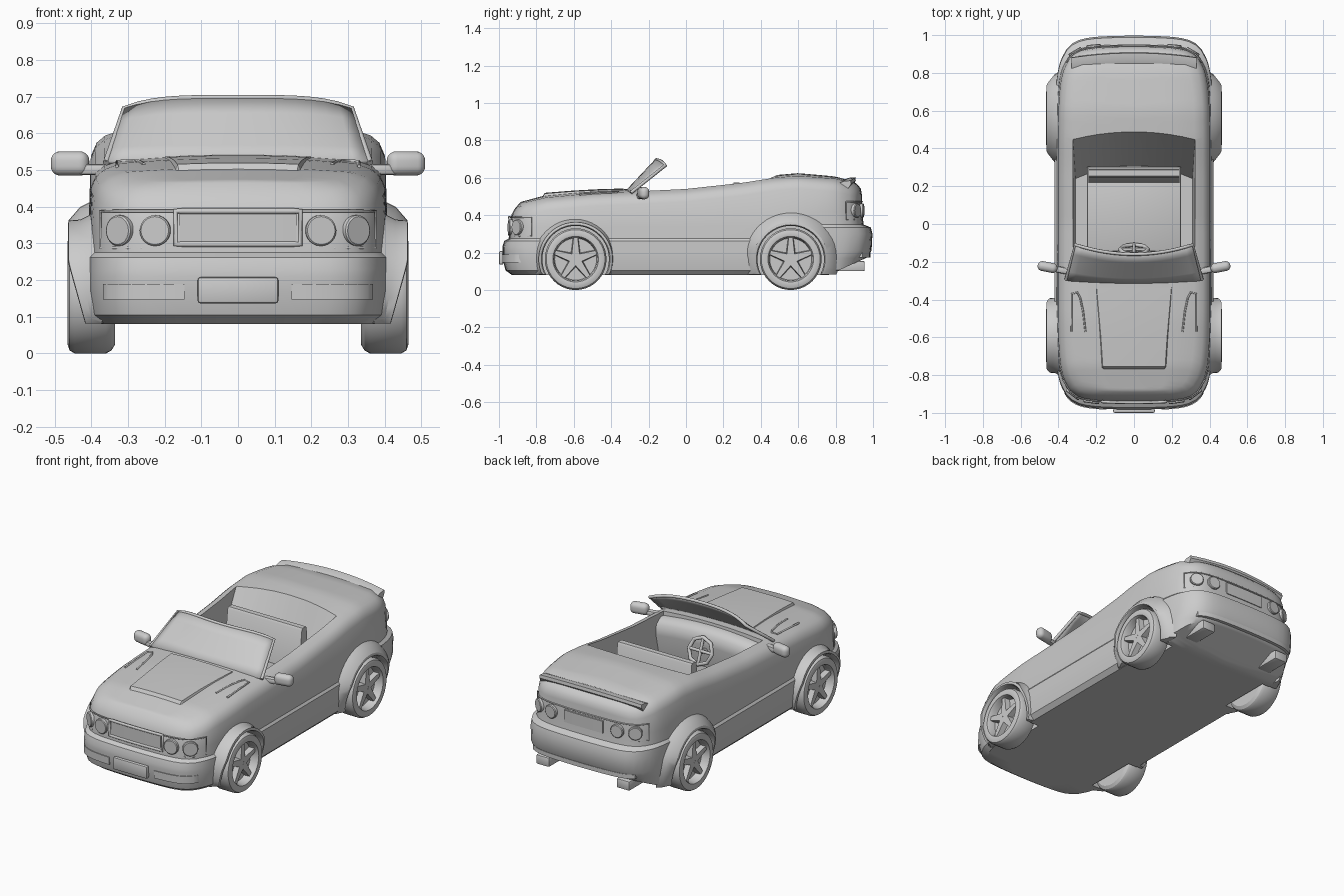
import bpy, bmesh, math
from mathutils import Vector, Matrix

if "Cube" in bpy.data.objects:
    bpy.data.objects.remove(bpy.data.objects["Cube"])

GREY = (0.6, 0.6, 0.6, 1)
mat = bpy.data.materials.new("plain grey")
mat.use_nodes = True
mat.diffuse_color = GREY
mat.node_tree.nodes["Principled BSDF"].inputs["Base Color"].default_value = GREY


def shade(ob, angle):
    bpy.ops.object.select_all(action='DESELECT')
    ob.select_set(True)
    bpy.context.view_layer.objects.active = ob
    bpy.ops.object.shade_smooth_by_angle(angle=math.radians(angle))


def finish(name, bm, angle=35):
    bmesh.ops.remove_doubles(bm, verts=bm.verts, dist=0.0002)
    bmesh.ops.recalc_face_normals(bm, faces=bm.faces)
    me = bpy.data.meshes.new(name)
    bm.to_mesh(me)
    bm.free()
    ob = bpy.data.objects.new(name, me)
    bpy.context.collection.objects.link(ob)
    me.materials.append(mat)
    shade(ob, angle)
    return ob


def loft(name, rings, closed=True, caps=True, angle=35):
    """Skin a list of equally long point rings."""
    bm = bmesh.new()
    rows = [[bm.verts.new(p) for p in r] for r in rings]
    n = len(rows[0])
    for a, b in zip(rows, rows[1:]):
        for i in range(n if closed else n - 1):
            j = (i + 1) % n
            bm.faces.new((a[i], a[j], b[j], b[i]))
    if caps:
        bm.faces.new(rows[0])
        bm.faces.new(rows[-1])
    return finish(name, bm, angle)


def box(name, loc, size, bevel, rot=(0, 0, 0), seg=2):
    bm = bmesh.new()
    bmesh.ops.create_cube(bm, size=1)
    bmesh.ops.scale(bm, vec=size, verts=bm.verts)
    bmesh.ops.bevel(bm, geom=bm.edges[:], offset=bevel, segments=seg, profile=0.5, affect='EDGES')
    ob = finish(name, bm)
    ob.location, ob.rotation_euler = loc, rot


def disc(name, loc, r, depth, axis='Y', n=24, bevel=0.0, turn=0):
    bm = bmesh.new()
    bmesh.ops.create_cone(bm, cap_ends=True, segments=n, radius1=r, radius2=r, depth=depth)
    if bevel:
        rim = [e for e in bm.edges if abs(e.verts[0].co.z - e.verts[1].co.z) < 0.001]
        bmesh.ops.bevel(bm, geom=rim, offset=bevel, segments=1, affect='EDGES')
    bmesh.ops.rotate(bm, verts=bm.verts, matrix=Matrix.Rotation(math.pi / 2, 3, 'Y' if axis == 'X' else 'X'))
    ob = finish(name, bm)
    ob.location, ob.rotation_euler = loc, (0, 0, turn)
    return ob


def tube(name, pts, r, cyclic=False):
    cu = bpy.data.curves.new(name, 'CURVE')
    cu.dimensions, cu.bevel_depth, cu.bevel_resolution = '3D', r, 2
    sp = cu.splines.new('POLY')
    sp.points.add(len(pts) - 1)
    for p, q in zip(sp.points, pts):
        p.co = (*q, 1)
    sp.use_cyclic_u, cu.use_fill_caps = cyclic, True
    cu.materials.append(mat)
    bpy.context.collection.objects.link(bpy.data.objects.new(name, cu))


def cut(ob, cutter):
    mod = ob.modifiers.new("cut", 'BOOLEAN')
    mod.operation, mod.object, mod.solver = 'DIFFERENCE', cutter, 'EXACT'
    bpy.context.view_layer.objects.active = ob
    bpy.ops.object.modifier_apply(modifier=mod.name)
    bpy.data.objects.remove(cutter)


TOP = [(-.95, .40), (-.88, .45), (-.75, .485), (-.5, .51), (-.3, .518), (0, .533),
       (.3, .566), (.45, .59), (.6, .603), (.8, .585), (.92, .55)]


def top(x, y):
    """Height of the upper body surface."""
    y = max(-.95, min(.92, y))
    for (a, p), (b, q) in zip(TOP, TOP[1:]):
        if y <= b:
            return p + (q - p) * (y - a) / (b - a) + 0.022 * (1 - (x / .4) ** 2)


def bow(x):
    return .022 * (x / .4) ** 2


def round_end(x, length, w=.41):
    """Plan position of the curved nose or tail at x."""
    return length * (1 - abs(x / w) ** 7) ** (1 / 7) - math.copysign(bow(x), length)


# Body shell: stacked rounded outlines (half width, front, rear, then front z, rear z or drop below top)
square = [(-1 + i / 10, -1) for i in range(20)] + [(1, -1 + i / 20) for i in range(40)]
square += [(-a, -b) for a, b in square]
layers = [(0, .86, .86, .08, .08), (.2, .9, .88, .08, .08), (.385, .93, .91, .08, .08),
          (.41, .965, .95, .105, .105), (.42, .982, .965, .17, .17), (.42, .982, .992, .21, .21),
          (.42, .982, .997, .23, .30), (.42, .972, .988, .262, .335), (.41, .948, .95, .275, .35),
          (.408, .945, .942, .335, .42), (.402, .94, .94, .06), (.388, .932, .935, .03),
          (.365, .915, .92, .012), (.32, .89, .9, 0), (.2, .88, .885, 0), (.1, .87, .87, 0), (0, .86, .86, 0)]
rings = []
for w, f, r, *zs in layers:
    ring = []
    for a, b in square:
        k = (abs(a) ** 7 + abs(b) ** 7) ** (-1 / 7)
        x, y = w * a * k, b * k * (f if b < 0 else r) - bow(w * a * k) * b * abs(b) ** 3
        t = max(0, min(1, (y - .42) / .3))
        z = zs[0] + (zs[1] - zs[0]) * t if len(zs) == 2 else top(x, y) - zs[0]
        ring.append((x, y, max(z, .08 + .45 * (y - .76))))
    rings.append(ring)
body = loft("body", rings, caps=False)

# Cockpit opening with a sloping, curved rear wall
cockpit = []
for z, w, yf, yr, c in ((.24, .31, -.22, .31, .07), (.62, .325, -.26, .49, .03), (.8, .325, -.26, .575, .01)):
    rear = [(w * (1 - i / 5), yr - c * (1 - i / 5) ** 2, z) for i in range(11)]
    cockpit.append([(-w, yf, z), (w, yf, z)] + rear)
cut(body, loft("cockpit_cutter", cockpit))

# Wheels, wells and flared arches
RW = .165
for label, cy, flare in (("front", -.59, .21), ("rear", .56, .245)):
    for side, s in (("right", -1), ("left", 1)):
        tag = f"{label}_{side}"
        cut(body, disc("well_cutter", (s * .46, cy, RW), .178, .27, 'X', 40))

        def spin(name, profile, a0, a1, steps, arch):
            rs = []
            for i in range(steps + 1):
                t = math.radians(a0 + (a1 - a0) * i / steps)
                ring = []
                for x, r in profile:
                    y, z = cy + r * math.cos(t), RW + r * math.sin(t)
                    if arch:  # tuck the arch ends in towards the sill
                        z = max(z, .082)
                        x -= max(0, .25 - z) * .27 * (x - .36) / .1
                    ring.append((s * x, y, z))
                rs.append(ring)
            loft(name, rs, closed=arch, caps=arch, angle=30)

        spin(tag + "_tyre", [(.335, 0), (.335, .14), (.345, .157), (.36, RW), (.445, RW), (.459, .157),
                             (.465, .14), (.462, .122), (.45, .116), (.415, .112), (.415, 0)], 0, 360, 40, False)
        spin(tag + "_arch", [(.36, .178), (.452, .178), (.464, .184), (.462, .198), (.43, flare - .01),
                             (.38, flare + .015)], -28, 208, 30, True)
        disc(tag + "_hub", (s * .43, cy, RW), .03, .03, 'X', 16, .004)
        for i in range(5):
            a = math.radians(90 + 72 * i)
            d, n = Vector((0, math.cos(a), math.sin(a))), Vector((0, -math.sin(a), math.cos(a)))
            c = Vector((0, cy, RW))
            spoke = [[tuple(c + d * r + n * h * w + Vector((s * x, 0, 0))) for x, h in
                      ((.415, -1), (.446, -.8), (.446, .8), (.415, 1))] for r, w in ((.008, .028), (.116, .014))]
            loft(tag + "_spoke", spoke)
shade(body, 35)


# Windscreen: curved raked sheet with a slim frame
def screen(u, t):
    return (u * (.36 - .05 * t), -.325 + .165 * t + u * u * (.03 + .02 * t), .52 + .176 * t - .03 * t * u ** 4)


us = [-1 + i / 8 for i in range(17)]
glass = loft("windscreen", [[screen(u, t / 4) for u in us] for t in range(5)], closed=False, caps=False)
sol = glass.modifiers.new("thickness", 'SOLIDIFY')
sol.thickness, sol.offset = .012, 0
tube("windscreen_frame", [screen(-1, 0)] + [screen(u, 1) for u in us] + [screen(1, 0)], .009)

# Interior: dashboard, bench, tall backrest and steering wheel
dash = [[(x, y, z - .02 * (x / .3) ** 2) for y, z in
         ((-.27, .3), (-.27, .525), (-.22, .53), (-.18, .5), (-.175, .44), (-.2, .3))]
        for x in (-.318, -.2, -.1, 0, .1, .2, .318)]
loft("dashboard", dash, angle=50)
box("bench", (0, .08, .29), (.5, .45, .1), .01)
loft("backrest", [[(x, .215, .3), (x, .247, .565), (x, .255, .575), (x, .285, .575), (x, .292, .565), (x, .3, .3)]
                  for x in (-.24, .24)])
tilt = Matrix.Rotation(math.radians(-70), 3, 'X')
hub = Vector((0, -.135, .425))
grip = [hub + tilt @ Vector((.075 * math.cos(math.pi * i / 4), .075 * math.sin(math.pi * i / 4), 0)) for i in range(8)]
tube("steering_rim", grip, .011, True)
for i in (0, 2, 4, 6):
    tube("steering_spoke", [hub, grip[i]], .009)
tube("steering_column", [hub, (0, -.2, .4)], .016)

# Bonnet scoop: tapered panel with a raised front lip
scoop = []
for y, w, h in ((-.77, .16, -.004), (-.755, .165, .014), (-.6, .175, .01), (-.45, .188, .006), (-.335, .198, .004)):
    over = [(w * (-1 + i / 4), y, top(w * (-1 + i / 4), y) + h) for i in range(9)]
    scoop.append([(-w - .012, y, top(w, y) - .02)] + over + [(w + .012, y, top(w, y) - .02)])
loft("bonnet_scoop", scoop, angle=25)


# Bars and trims that follow the rounded ends
def bar(name, x0, x1, length, z0, z1, depth, w=.41, n=16):
    sg = 1 if length > 0 else -1
    rs = []
    for i in range(n + 1):
        x = x0 + (x1 - x0) * i / n
        y = round_end(x, length, w)
        rs.append([(x, y - sg * .02, z0), (x, y + sg * depth, z0), (x, y + sg * depth, z1), (x, y - sg * .02, z1)])
    loft(name, rs)


def frame(name, half, z0, z1, length, r):
    span = [half * (-1 + i / 10) for i in range(21)]
    pts = [(x, round_end(x, length), z1) for x in span] + [(x, round_end(x, length), z0) for x in span[::-1]]
    tube(name, pts, r, True)


def lamp(name, x, length, z, r):
    a, b = round_end(abs(x) - .03, length), round_end(abs(x) + .03, length)
    turn = math.atan2(b - a, .06)
    disc(name, (x, (a + b) / 2, z), r, .03, bevel=.004, turn=math.copysign(1, x) * turn)


frame("front_panel_trim", .375, .288, .388, -.943, .004)
frame("grille_surround", .17, .298, .388, -.945, .008)
bar("grille", -.16, .16, -.942, .306, .38, .005)
frame("rear_panel_trim", .36, .378, .472, .942, .004)
bar("rear_panel", -.125, .125, .942, .39, .46, .008)
bar("rear_bumper_slot", -.33, .33, .975, .175, .2, .012, .42)
box("front_plate", (0, -.988, .172), (.22, .024, .072), .008)

# Parts mirrored on both sides
for side, s in (("right", -1), ("left", 1)):
    path = [(.33, -.57), (.33, -.37), (.3, -.362), (.285, -.39), (.27, -.46), (.257, -.57)]
    tube(side + "_bonnet_vent", [(s * x, y, top(x, y)) for x, y in path], .005)
    box(side + "_mirror", (s * .458, -.228, .518), (.106, .052, .066), .025, (0, 0, s * .2), 5)
    box(side + "_mirror_stalk", (s * .395, -.242, .502), (.11, .034, .03), .01, (0, 0, s * .2))
    for x in (.225, .32):
        lamp(side + "_headlight", s * x, -.944, .335, .042)
        lamp(side + "_tail_light", s * (x - .012), .944, .425, .038)
    bar(side + "_fog_slot", s * .146, s * .368, -.982, .147, .19, .004, .42)
    box(side + "_exhaust", (s * .26, .873, .128), (.085, .165, .055), .008)

# Tail spoiler: shallow curved lip
spoiler = []
for i in range(17):
    x = .33 * (-1 + i / 8)
    c, drop = .025 * (x / .33) ** 2, .018 * (x / .33) ** 2
    spoiler.append([(x, y - c, h - drop) for y, h in
                    ((.845, .59), (.87, .6), (.905, .603), (.908, .585), (.885, .55))])
loft("tail_spoiler", spoiler)
